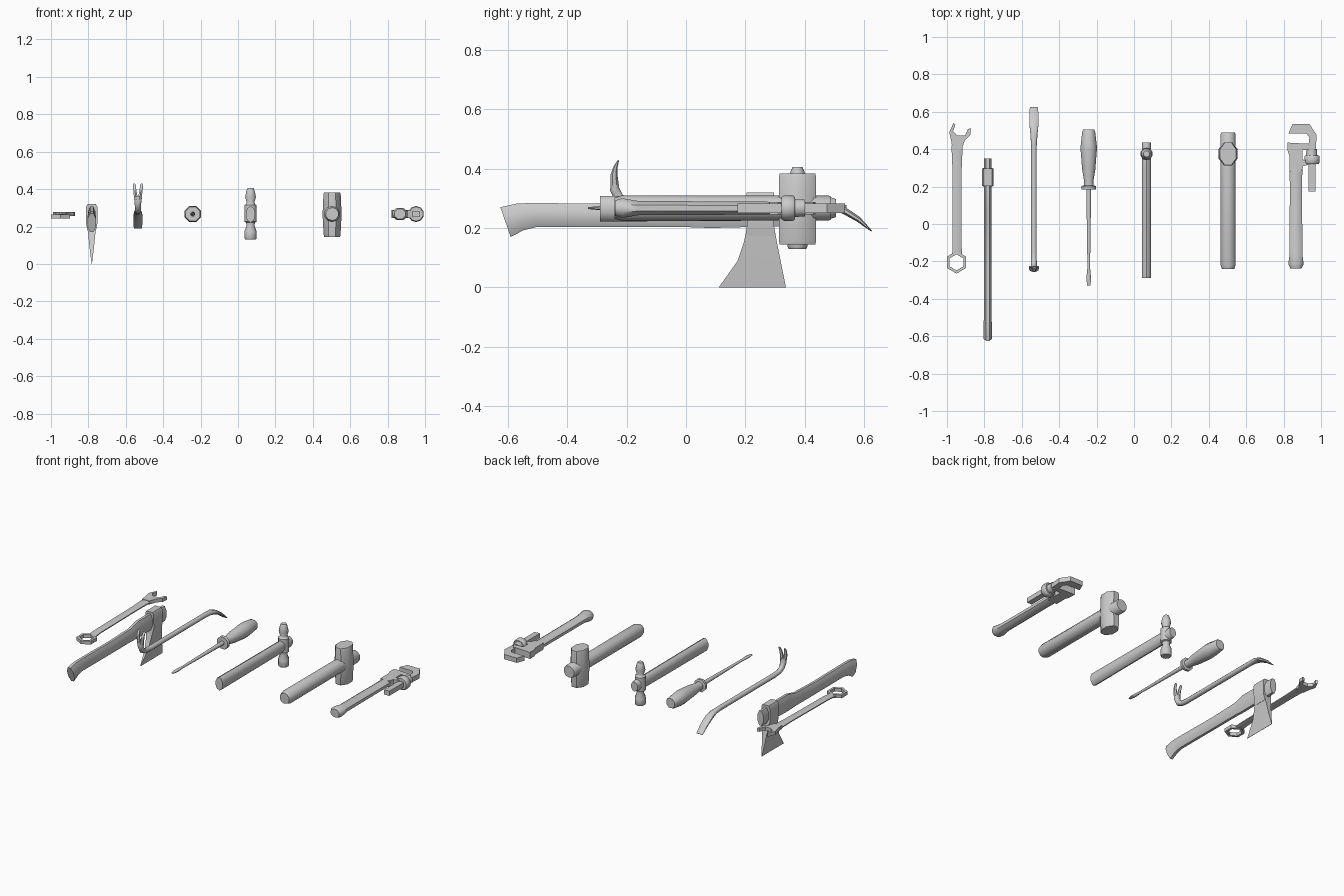
import bpy, bmesh, math
from mathutils import Vector


def finish(name, bm, angle=50):
    bmesh.ops.recalc_face_normals(bm, faces=bm.faces[:])
    me = bpy.data.meshes.new(name)
    bm.to_mesh(me)
    bm.free()
    ob = bpy.data.objects.new(name, me)
    bpy.context.collection.objects.link(ob)
    bpy.ops.object.select_all(action='DESELECT')
    ob.select_set(True)
    bpy.context.view_layer.objects.active = ob
    bpy.ops.object.shade_smooth_by_angle(angle=math.radians(angle))
    return ob


def loft(name, stations, sides=8, x=0.0, axis=None):
    """Stations (y, z, half width in x, half depth[, x shift]) swept along their path."""
    bm = bmesh.new()
    pts = [Vector((x + (s[4] if len(s) > 4 else 0), s[0], s[1])) for s in stations]
    grow = 1 / math.cos(math.pi / sides)
    rings = []
    for i, (p, s) in enumerate(zip(pts, stations)):
        t = axis or pts[min(i + 1, len(pts) - 1)] - pts[max(i - 1, 0)]
        t = Vector((0, t[1], t[2])).normalized()
        n = t.cross(Vector((1, 0, 0)))
        ring = []
        for k in range(sides):
            a = 2 * math.pi * (k + 0.5) / sides
            off = Vector((math.cos(a) * s[2] * grow, 0, 0)) + n * math.sin(a) * s[3] * grow
            ring.append(bm.verts.new(p + off))
        rings.append(ring)
    for a, b in zip(rings, rings[1:]):
        for k in range(sides):
            j = (k + 1) % sides
            bm.faces.new((a[k], a[j], b[j], b[k]))
    bm.faces.new(rings[0])
    bm.faces.new(rings[-1])
    return finish(name, bm)


def plate(name, outline, z0, z1):
    """Flat outline in x, y with thickness."""
    bm = bmesh.new()
    face = bm.faces.new([bm.verts.new((px, py, z0)) for px, py in outline])
    ext = bmesh.ops.extrude_face_region(bm, geom=[face])
    for v in ext['geom']:
        if isinstance(v, bmesh.types.BMVert):
            v.co.z = z1
    return finish(name, bm, 30)


def hex_ring(name, cx, cy, r_out, r_in, z0, z1):
    bm = bmesh.new()
    loops = []
    for r, z in ((r_out, z0), (r_out, z1), (r_in, z1), (r_in, z0)):
        loops.append([bm.verts.new((cx + r * math.sin(k * math.pi / 3),
                                    cy + r * math.cos(k * math.pi / 3), z)) for k in range(6)])
    for i in range(4):
        a, b = loops[i], loops[(i + 1) % 4]
        for k in range(6):
            j = (k + 1) % 6
            bm.faces.new((a[k], a[j], b[j], b[k]))
    return finish(name, bm, 30)


UP, ALONG = Vector((0, 0, 1)), Vector((0, 1, 0))
ZC = 0.267  # common centre height

# Combination wrench
hex_ring('wrench_ring', -0.949, -0.205, 0.06, 0.043, 0.243, 0.265)
loft('wrench_shank', [(-0.16, 0.254, 0.026, 0.009), (-0.1, 0.26, 0.024, 0.008),
                      (0.3, 0.265, 0.025, 0.008), (0.42, 0.267, 0.03, 0.009)], 8, -0.946)
plate('wrench_open_jaw', [(-0.972, 0.40), (-0.976, 0.44), (-0.988, 0.49), (-0.965, 0.54),
                          (-0.955, 0.53), (-0.968, 0.495), (-0.945, 0.472), (-0.903, 0.472),
                          (-0.888, 0.508), (-0.872, 0.512), (-0.876, 0.475), (-0.905, 0.445),
                          (-0.92, 0.40)], 0.255, 0.278)

# Felling axe
AX = -0.782
loft('axe_handle', [(-0.607, 0.22, 0.023, 0.053), (-0.555, 0.238, 0.022, 0.046),
                    (-0.5, 0.244, 0.021, 0.04), (-0.2, 0.242, 0.02, 0.039),
                    (0.0, 0.245, 0.02, 0.042), (0.08, 0.254, 0.02, 0.054),
                    (0.2, 0.255, 0.021, 0.052), (0.3, 0.255, 0.021, 0.05),
                    (0.35, 0.255, 0.021, 0.048)], 8, AX)
loft('axe_eye', [(0.25, 0.32, 0.022, 0.046), (0.25, 0.305, 0.03, 0.046),
                 (0.25, 0.215, 0.03, 0.044), (0.25, 0.175, 0.022, 0.05)], 4, AX, UP)
loft('axe_blade', [(0.252, 0.225, 0.026, 0.041), (0.25, 0.15, 0.018, 0.056),
                   (0.246, 0.09, 0.012, 0.072), (0.223, 0.0, 0.001, 0.113)], 4, AX, UP)

# Crowbar: bar, chisel end and split claw
CX = -0.535
loft('crowbar_bar', [(-0.24, 0.36, 0.022, 0.012), (-0.24, 0.33, 0.018, 0.016),
                     (-0.225, 0.3, 0.0155, 0.017), (-0.195, 0.284, 0.015, 0.015),
                     (-0.15, 0.28, 0.015, 0.015), (0.42, 0.28, 0.015, 0.015),
                     (0.48, 0.277, 0.019, 0.015), (0.53, 0.26, 0.024, 0.012),
                     (0.58, 0.229, 0.024, 0.009), (0.624, 0.19, 0.022, 0.002)], 8, CX)
for side in (-1, 1):
    loft('crowbar_claw_tine', [(-0.24, 0.345, 0.01, 0.012, side * 0.01),
                               (-0.242, 0.38, 0.009, 0.01, side * 0.0145),
                               (-0.237, 0.405, 0.008, 0.006, side * 0.018),
                               (-0.227, 0.428, 0.007, 0.002, side * 0.02)], 6, CX)

# Screwdriver
SX = -0.242
loft('screwdriver_handle', [(y, ZC, r, r) for y, r in
                            ((0.185, 0.038), (0.203, 0.04), (0.206, 0.025), (0.23, 0.025),
                             (0.29, 0.035), (0.39, 0.043), (0.42, 0.043), (0.49, 0.035),
                             (0.505, 0.03))], 8, SX)
loft('screwdriver_shaft', [(0.19, ZC, 0.013, 0.013), (-0.23, ZC, 0.007, 0.007),
                           (-0.275, ZC, 0.011, 0.009), (-0.3, ZC, 0.012, 0.006),
                           (-0.33, ZC, 0.008, 0.003)], 8, SX)

# Ball peen hammer
HX = 0.067
loft('hammer_handle', [(-0.29, 0.265, 0.025, 0.041), (0.3, 0.265, 0.025, 0.038),
                       (0.42, 0.267, 0.025, 0.034), (0.437, 0.267, 0.023, 0.03)], 10, HX)
loft('hammer_head', [(0.375, z, r, r) for z, r in
                     ((0.13, 0.028), (0.137, 0.032), (0.175, 0.032), (0.205, 0.021),
                      (0.222, 0.024), (0.226, 0.032), (0.315, 0.032), (0.318, 0.025),
                      (0.33, 0.021), (0.358, 0.029), (0.39, 0.022), (0.405, 0.016))], 10, HX, UP)

# Mallet
MX = 0.503
loft('mallet_handle', [(-0.24, ZC, 0.033, 0.033), (-0.215, ZC, 0.041, 0.041),
                       (0.3, ZC, 0.04, 0.04), (0.48, ZC, 0.04, 0.04),
                       (0.488, ZC, 0.036, 0.036)], 10, MX)
loft('mallet_head', [(0.375, 0.145, 0.042, 0.06), (0.375, 0.155, 0.045, 0.062),
                     (0.375, 0.264, 0.051, 0.062), (0.375, 0.373, 0.046, 0.062),
                     (0.375, 0.383, 0.042, 0.06)], 8, MX, UP)

# Pipe wrench
PX = 0.866
loft('pipe_wrench_handle', [(-0.238, ZC, 0.03, 0.026), (-0.215, ZC, 0.041, 0.033),
                            (-0.16, ZC, 0.034, 0.024), (0.2, ZC, 0.033, 0.022),
                            (0.31, ZC, 0.034, 0.021)], 8, PX)
plate('pipe_wrench_heel_jaw', [(0.832, 0.28), (0.832, 0.36), (0.822, 0.39), (0.822, 0.435),
                               (0.95, 0.428), (0.965, 0.395), (0.9, 0.395), (0.9, 0.345),
                               (0.94, 0.335), (0.94, 0.318), (0.905, 0.31), (0.895, 0.28)],
      0.245, 0.288)
plate('pipe_wrench_hook_jaw', [(0.826, 0.484), (0.848, 0.535), (0.938, 0.535), (0.977, 0.475),
                               (0.971, 0.395), (0.971, 0.173), (0.934, 0.173), (0.934, 0.43),
                               (0.938, 0.462), (0.922, 0.483)], 0.251, 0.282)
loft('pipe_wrench_nut', [(0.322, ZC, 0.036, 0.036), (0.33, ZC, 0.041, 0.041),
                         (0.36, ZC, 0.041, 0.041), (0.366, ZC, 0.036, 0.036)], 10, 0.952, ALONG)
loft('pipe_wrench_collar', [(0.365, ZC, 0.03, 0.03), (0.4, ZC, 0.028, 0.028)], 8, 0.95, ALONG)
